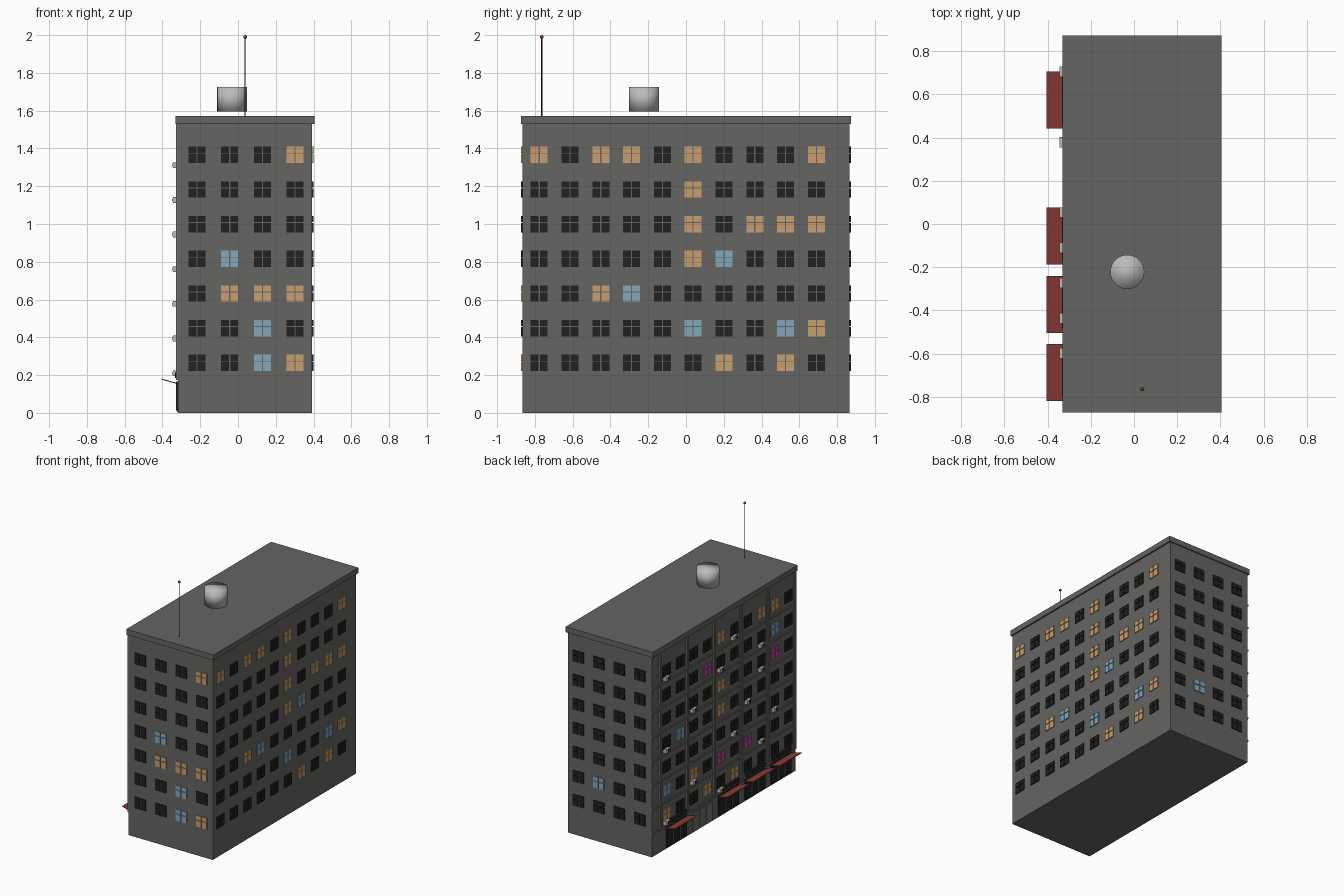
import bpy, bmesh, math
from mathutils import Matrix, Vector

cube = bpy.data.objects.get("Cube")
if cube:
    bpy.data.objects.remove(cube, do_unlink=True)


def material(name, r, g, b):
    m = bpy.data.materials.new(name)
    m.use_nodes = True
    m.diffuse_color = (r, g, b, 1)
    bsdf = m.node_tree.nodes["Principled BSDF"]
    bsdf.inputs["Base Color"].default_value = (r, g, b, 1)
    bsdf.inputs["Roughness"].default_value = 0.8
    return m


WALL = material("wall grey", 0.13, 0.128, 0.122)
TRIM = material("trim grey", 0.17, 0.168, 0.165)
DARK = material("dark glass", 0.015, 0.015, 0.016)
WARM = material("warm light", 0.58, 0.35, 0.16)
COOL = material("cool light", 0.23, 0.39, 0.5)
PINK = material("pink light", 0.5, 0.08, 0.3)
RED = material("awning red", 0.25, 0.045, 0.036)
METAL = material("pale metal", 0.5, 0.5, 0.49)
LIGHTS = {".": 0, "o": 1, "b": 2, "p": 3}


def finish(name, bm, mats):
    mesh = bpy.data.meshes.new(name)
    bm.to_mesh(mesh)
    bm.free()
    for m in mats:
        mesh.materials.append(m)
    ob = bpy.data.objects.new(name, mesh)
    bpy.context.collection.objects.link(ob)
    return ob


def add_box(bm, lo, hi, index=0):
    lo, hi = Vector(lo), Vector(hi)
    mat = Matrix.Translation((lo + hi) / 2) @ Matrix.Diagonal((*(hi - lo), 1))
    verts = bmesh.ops.create_cube(bm, size=1, matrix=mat)["verts"]
    for f in {f for v in verts for f in v.link_faces}:
        f.material_index = index


def boxes(name, spans, mat):
    bm = bmesh.new()
    for lo, hi in spans:
        add_box(bm, lo, hi)
    return finish(name, bm, [mat])


X0, X1, Y = -0.318, 0.393, 0.866      # wall planes
FLOORS = [0.265 + 0.1835 * i for i in range(7)]
END_COLS = [-0.217 + 0.173 * i for i in range(4)]
SIDE_COLS = [-0.777 + 0.163 * i for i in range(10)]

# Main block and roof slab
boxes("building_body", [((X0, -Y, 0), (X1, Y, 1.53))], WALL)
boxes("roof_slab", [((-0.332, -0.874, 1.53), (0.405, 0.874, 1.572))], WALL)


# Four-pane windows; the pattern lists storeys from the top down
def windows(name, axis, plane, cols, pattern):
    bm = bmesh.new()
    out = 0.007 if plane > 0 else -0.007
    a, b = sorted((plane - out, plane + out))
    for z, row in zip(reversed(FLOORS), pattern.split()):
        for u, code in zip(cols, row):
            for u0, u1 in ((-0.045, -0.003), (0.003, 0.045)):
                for z0, z1 in ((-0.043, 0.006), (0.011, 0.043)):
                    lo, hi = (a, u + u0, z + z0), (b, u + u1, z + z1)
                    if axis == "y":
                        lo, hi = (lo[1], a, lo[2]), (hi[1], b, hi[2])
                    add_box(bm, lo, hi, LIGHTS[code])
    finish(name, bm, [DARK, WARM, COOL, PINK])


windows("front_windows", "y", -Y, END_COLS,
        "...o .... .... .b.. .ooo ..b. ..bo")
windows("back_windows", "y", Y, END_COLS,
        ".... .... .... .... .... ..b. ....")
windows("plain_side_windows", "x", X1, SIDE_COLS,
        "o.oo.o...o .....o.... .....o.ooo .....ob... "
        "..ob...... .....b..bo ......o.o.")
windows("shop_side_windows", "x", X0, SIDE_COLS,
        ".oo..o.... .b....p... .p...o.... .....o..b. "
        ".......... ...p.p.o.b ....o.o..o")

# Pilasters and floor ledges on the shop side
PILASTERS = [-0.855 + 0.325 * i for i in range(6)]
boxes("pilasters", [((-0.329, y - 0.008, 0.18), (X0 + 0.01, y + 0.008, 1.53))
                    for y in PILASTERS], TRIM)
boxes("floor_ledges", [((-0.327, -Y, z - 0.092), (X0 + 0.01, Y, z - 0.08))
                       for z in FLOORS], TRIM)

# Air conditioners with fan plates
units = [(c, f) for f, cols in enumerate(((9, 5), (2, 7), (1, 4), (3, 9),
                                          (2, 7), (2, 5), (9, 4))) for c in cols]
ac, fan = [], []
for c, f in units:
    y, z = SIDE_COLS[c] + 0.015, FLOORS[f] - 0.055
    ac.append(((-0.344, y - 0.024, z - 0.015), (X0, y + 0.024, z + 0.015)))
    fan.append(((-0.346, y - 0.018, z - 0.01), (-0.343, y + 0.004, z + 0.01)))
boxes("air_conditioners", ac, METAL)
boxes("air_conditioner_fans", fan, DARK)

# Shops: glazing, mullions, sign board and awning tilting up outwards
glass, mullions, signs = [], [], []
awnings = bmesh.new()
for y in (-0.687, -0.372, -0.056, 0.574):
    w = 0.132
    glass.append(((-0.325, y - w + 0.01, 0.012), (X0 + 0.01, y + w - 0.01, 0.165)))
    signs.append(((-0.333, y - w + 0.02, 0.185), (X0, y + w - 0.02, 0.215)))
    for dy in (-0.04, 0.04):
        mullions.append(((-0.328, y + dy - 0.003, 0.012), (X0, y + dy + 0.003, 0.165)))
    add_box(awnings, (-0.405, y - w, 0.152), (X0, y + w, 0.157))
for v in awnings.verts:
    v.co.z += (X0 - v.co.x) * 0.28
boxes("shop_glazing", glass, DARK)
boxes("shop_mullions", mullions, TRIM)
boxes("shop_signs", signs, DARK)
finish("awnings", awnings, [RED])

# Entrance doors in the bay without a shop
boxes("entrance_doors", [((-0.324, y - 0.036, 0.005), (X0 + 0.01, y + 0.036, 0.15))
                         for y in (0.18, 0.26, 0.34)], TRIM)

# Water tank, softly shaded all over
bm = bmesh.new()
bmesh.ops.create_cone(bm, cap_ends=True, segments=32, radius1=0.079, radius2=0.079,
                      depth=0.13, matrix=Matrix.Translation((-0.031, -0.222, 1.661)))
for f in bm.faces:
    f.smooth = True
finish("water_tank", bm, [METAL])

# Antenna mast with a red beacon
bm = bmesh.new()
bmesh.ops.create_cone(bm, cap_ends=True, segments=8, radius1=0.003, radius2=0.003,
                      depth=0.43, matrix=Matrix.Translation((0.038, -0.764, 1.775)))
finish("antenna_mast", bm, [DARK])
bm = bmesh.new()
bmesh.ops.create_uvsphere(bm, u_segments=16, v_segments=8, radius=0.01,
                          matrix=Matrix.Translation((0.038, -0.764, 1.99)))
for f in bm.faces:
    f.smooth = True
finish("antenna_beacon", bm, [RED])
